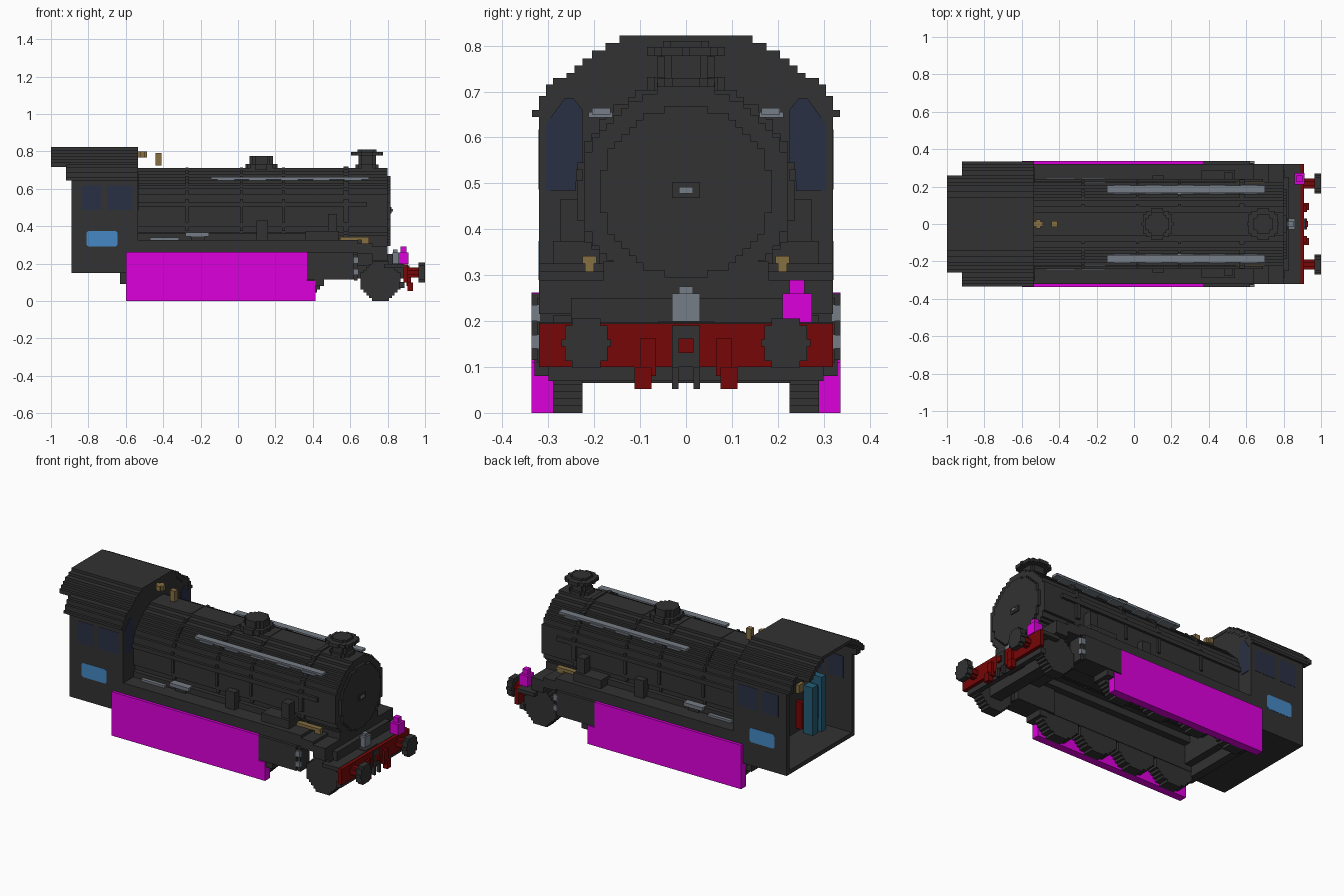
import bpy, bmesh, math

cube = bpy.data.objects.get("Cube")
if cube:
    bpy.data.objects.remove(cube, do_unlink=True)


def material(name, rgb):
    m = bpy.data.materials.new(name)
    m.use_nodes = True
    m.diffuse_color = (*rgb, 1)
    m.node_tree.nodes["Principled BSDF"].inputs["Base Color"].default_value = (*rgb, 1)
    return m


BLACK = material("engine black", (0.032, 0.032, 0.032))
MAGENTA = material("bright magenta", (0.72, 0.0, 0.72))
GREY = material("steel grey", (0.18, 0.205, 0.24))
BRASS = material("brass", (0.24, 0.16, 0.055))
RED = material("dark red", (0.18, 0.002, 0.002))
NAVY = material("window navy", (0.023, 0.03, 0.06))
BLUE = material("plate blue", (0.06, 0.25, 0.56))
TEAL = material("teal", (0.018, 0.11, 0.18))
STEP = 0.0156


def prism(name, outline, axis, lo, hi, mat):
    """Extrude a 2D outline along an axis; x: (y, z), y: (x, z), z: (x, y)."""
    place = {"x": lambda a, b, t: (t, a, b), "y": lambda a, b, t: (a, t, b),
             "z": lambda a, b, t: (a, b, t)}[axis]
    bm = bmesh.new()
    ends = [[bm.verts.new(place(a, b, t)) for a, b in outline] for t in (lo, hi)]
    n = len(outline)
    bm.faces.new(ends[0])
    bm.faces.new(ends[1][::-1])
    for i in range(n):
        j = (i + 1) % n
        bm.faces.new((ends[0][j], ends[0][i], ends[1][i], ends[1][j]))
    bmesh.ops.recalc_face_normals(bm, faces=bm.faces)
    me = bpy.data.meshes.new(name)
    bm.to_mesh(me)
    bm.free()
    me.materials.append(mat)
    ob = bpy.data.objects.new(name, me)
    bpy.context.collection.objects.link(ob)


def box(name, x, y, z, mat=BLACK):
    prism(name, [(x[0], y[0]), (x[1], y[0]), (x[1], y[1]), (x[0], y[1])], "z", z[0], z[1], mat)


def pair(name, x, y, z, mat=BLACK):
    """The same box on both sides of the engine."""
    box("left_" + name, x, y, z, mat)
    box("right_" + name, x, (-y[1], -y[0]), z, mat)


def stepped(r, ca, cb):
    """Outline of a circle built from square steps."""
    count = max(4, round(2 * r / STEP))
    h = 2 * r / count
    side = []
    for i in range(count):
        mid = -r + (i + 0.5) * h
        w = min(r, max(h, round(math.sqrt(r * r - mid * mid) / h) * h))
        if side and abs(side[-1][0] - w) < 1e-6:
            side.pop()
        else:
            side.append((w, -r + i * h))
        side.append((w, -r + (i + 1) * h))
    return [(ca + w, cb + b) for w, b in side] + [(ca - w, cb + b) for w, b in reversed(side)]


def disc(name, axis, r, a, b, lo, hi, mat=BLACK):
    prism(name, stepped(r, a, b), axis, lo, hi, mat)


# Boiler, bands and smokebox
CZ = 0.482
disc("boiler", "x", 0.229, 0, CZ, -0.62, 0.80)
for i, x in enumerate((-0.28, 0.01, 0.235)):
    disc(f"boiler_band_{i}", "x", 0.232, 0, CZ, x, x + 0.016)
disc("smokebox_band", "x", 0.237, 0, CZ, 0.565, 0.59)
disc("smokebox_door", "x", 0.187, 0, CZ, 0.80, 0.815)
box("door_plate", (0.81, 0.822), (-0.03, 0.03), (0.468, 0.502))
box("door_handle", (0.82, 0.83), (-0.015, 0.015), (0.478, 0.492), GREY)
box("firebox_base", (-0.535, 0.54), (-0.225, 0.225), (0.30, 0.36))
pair("handrail", (-0.535, 0.69), (0.225, 0.24), (0.505, 0.53))

# Chimney and dome
for r, lo, hi in ((0.062, 0.69, 0.73), (0.047, 0.73, 0.78), (0.085, 0.777, 0.797), (0.05, 0.797, 0.81)):
    disc("chimney_ring", "z", r, 0.69, 0, lo, hi)
for r, lo, hi in ((0.085, 0.70, 0.732), (0.063, 0.73, 0.776)):
    disc("dome_ring", "z", r, 0.125, 0, lo, hi)

# Grey pipes along the boiler top, with brackets
pair("boiler_pipe", (-0.145, 0.70), (0.165, 0.205), (0.65, 0.664), GREY)
for i in range(5):
    x = -0.11 + i * 0.17
    pair(f"pipe_bracket_{i}", (x, x + 0.09), (0.16, 0.212), (0.643, 0.655), GREY)

# Running boards and fittings standing on them
pair("running_board", (-0.535, 0.64), (0.18, 0.32), (0.26, 0.325))
pair("long_tool", (-0.28, -0.155), (0.205, 0.246), (0.345, 0.366), GREY)
pair("tool_bracket", (-0.25, -0.18), (0.21, 0.238), (0.32, 0.346))
pair("flat_tool", (-0.47, -0.315), (0.205, 0.246), (0.325, 0.338), GREY)
pair("brass_pipe", (0.545, 0.70), (0.195, 0.226), (0.325, 0.342), BRASS)
pair("brass_pipe_end", (0.66, 0.70), (0.20, 0.22), (0.308, 0.325), BRASS)
pair("lubricator", (0.48, 0.53), (0.22, 0.275), (0.32, 0.465))
pair("lubricator_base", (0.36, 0.54), (0.20, 0.29), (0.32, 0.375))
pair("boiler_valve", (0.10, 0.16), (0.21, 0.26), (0.32, 0.43))

# Cylinders
pair("cylinder", (0.37, 0.62), (0.21, 0.337), (0.115, 0.26))
pair("cylinder_foot", (0.41, 0.46), (0.22, 0.33), (0.08, 0.12))
pair("cylinder_cover", (0.62, 0.64), (0.24, 0.325), (0.11, 0.25))
pair("upper_valve", (0.615, 0.643), (0.318, 0.337), (0.20, 0.235), GREY)
pair("lower_valve", (0.615, 0.643), (0.318, 0.337), (0.14, 0.17), GREY)

# Front deck stepping down to the buffer beam
box("smokebox_saddle", (0.60, 0.80), (-0.18, 0.18), (0.19, 0.33))
box("deck_high", (0.64, 0.72), (-0.32, 0.32), (0.25, 0.308))
box("deck_middle", (0.72, 0.80), (-0.32, 0.32), (0.215, 0.29))
box("deck_step", (0.80, 0.83), (-0.25, 0.25), (0.19, 0.25))
box("deck_low", (0.78, 0.89), (-0.32, 0.32), (0.175, 0.197))
box("front_truck_beam", (0.60, 0.885), (-0.06, 0.06), (0.12, 0.20))
box("front_truck_axle", (0.725, 0.80), (-0.23, 0.23), (0.065, 0.15))

# Side panels hanging over the wheels
panel = [(-0.60, 0), (0.415, 0), (0.415, 0.11), (0.37, 0.11), (0.37, 0.262), (-0.60, 0.262)]
prism("left_side_panel", panel, "y", 0.29, 0.337, MAGENTA)
prism("right_side_panel", panel, "y", -0.337, -0.29, MAGENTA)

# Wheels, and the frames flush with them
for i, x in enumerate((-0.465, -0.205, 0.055, 0.315, 0.762)):
    r = 0.106 if i == 4 else 0.13
    for side, lo in (("left", 0.225), ("right", -0.29)):
        disc(f"{side}_wheel_{i}", "y", r, x, r, lo, lo + 0.065)
pair("frame", (-0.60, 0.62), (0.222, 0.292), (0.118, 0.27))
box("rear_frame", (-0.63, -0.58), (-0.28, 0.28), (0.09, 0.16))

# Cab shell
pair("cab_side", (-0.89, -0.535), (0.295, 0.32), (0.15, 0.67))
box("cab_floor", (-0.89, -0.535), (-0.30, 0.30), (0.15, 0.175))
rise = [(0.32, 0.66), (0.305, 0.69), (0.29, 0.715), (0.26, 0.74), (0.243, 0.757),
        (0.225, 0.772), (0.205, 0.79), (0.175, 0.806), (0.145, 0.822)]


def arch(rows, base):
    """A stepped arch, from the eaves over the crown and down again."""
    pts = []
    for w, top in rows:
        pts += [(w, base), (w, top)]
        base = top
    return pts + [(-a, b) for a, b in reversed(pts)]


def shell(rows, base, sink):
    inner = [(w - 0.018, t - sink) for w, t in rows]
    return arch(rows, base) + arch(inner, base)[::-1]


prism("cab_front", arch(rise, 0.15), "x", -0.56, -0.537, BLACK)
prism("cab_roof", shell(rise[3:], 0.715, 0.018), "x", -1.0, -0.535, BLACK)
for s, side in ((1, "left"), (-1, "right")):
    eave = [(0.335, 0.645), (0.335, 0.66), (0.32, 0.66), (0.32, 0.69), (0.305, 0.69),
            (0.305, 0.715), (0.29, 0.715), (0.29, 0.73), (0.24, 0.73), (0.24, 0.715),
            (0.275, 0.715), (0.275, 0.69), (0.295, 0.69), (0.295, 0.645)]
    prism(side + "_cab_eave", [(s * a, b) for a, b in eave], "x", -0.92, -0.535, BLACK)
    # Window panes through the walls, and number plates
    pane = [(0.225, 0.53), (0.24, 0.53), (0.24, 0.485), (0.305, 0.485), (0.305, 0.625),
            (0.29, 0.65), (0.265, 0.685), (0.245, 0.685), (0.225, 0.66)]
    prism(side + "_front_window", [(s * a, b) for a, b in pane], "x", -0.563, -0.533, NAVY)
    w0, w1 = sorted((s * 0.292, s * 0.3215))
    box(side + "_rear_side_window", (-0.835, -0.73), (w0, w1), (0.487, 0.617), NAVY)
    box(side + "_front_side_window", (-0.70, -0.565), (w0, w1), (0.487, 0.617), NAVY)
    plate = [(-0.80, 0.29), (-0.655, 0.29), (-0.645, 0.30), (-0.645, 0.365),
             (-0.655, 0.375), (-0.80, 0.375), (-0.81, 0.365), (-0.81, 0.30)]
    y0, y1 = sorted((s * 0.317, s * 0.3215))
    prism(side + "_number_plate", plate, "y", y0, y1, BLUE)

# Cab interior
box("backhead", (-0.64, -0.55), (-0.20, 0.20), (0.17, 0.62))
box("teal_cabinet", (-0.75, -0.68), (-0.25, -0.21), (0.17, 0.50), TEAL)
box("teal_column", (-0.74, -0.68), (-0.19, -0.14), (0.17, 0.46), TEAL)
box("teal_shelf", (-0.73, -0.68), (-0.21, -0.19), (0.25, 0.44), TEAL)
box("red_lever", (-0.68, -0.64), (-0.15, -0.125), (0.20, 0.36), RED)
for i, y in enumerate((-0.15, 0.0, 0.15)):
    box(f"gauge_{i}", (-0.66, -0.64), (y - 0.025, y + 0.025), (0.41, 0.46), BRASS)

# Whistle and safety valve
box("whistle", (-0.44, -0.408), (-0.015, 0.015), (0.725, 0.79), BRASS)
disc("safety_valve", "z", 0.025, -0.512, 0, 0.768, 0.798, BRASS)

# Buffer beam, buffers and couplings
box("buffer_beam", (0.885, 0.91), (-0.32, 0.32), (0.10, 0.195), RED)
box("beam_lower_plate", (0.86, 0.89), (-0.30, 0.30), (0.07, 0.102))
for side, y in (("left", 0.217), ("right", -0.217)):
    disc(side + "_buffer_shank", "x", 0.026, y, 0.152, 0.91, 0.97, RED)
    disc(side + "_buffer_head", "x", 0.054, y, 0.152, 0.966, 1.0)
pair("hose", (0.90, 0.925), (0.065, 0.10), (0.08, 0.162), RED)
pair("hose_end", (0.905, 0.935), (0.075, 0.112), (0.052, 0.10), RED)
box("coupling_plate", (0.905, 0.918), (-0.03, 0.03), (0.10, 0.19))
pair("coupling_link", (0.905, 0.925), (0.016, 0.03), (0.052, 0.10))
box("coupling_hook", (0.91, 0.93), (-0.016, 0.016), (0.13, 0.162), RED)

# Lamps
box("centre_lamp", (0.825, 0.86), (-0.03, 0.03), (0.19, 0.26), GREY)
box("centre_lamp_cap", (0.83, 0.852), (-0.015, 0.015), (0.26, 0.275), GREY)
box("side_lamp", (0.857, 0.912), (0.21, 0.274), (0.197, 0.26), MAGENTA)
box("side_lamp_cap", (0.868, 0.90), (0.225, 0.258), (0.26, 0.29), MAGENTA)
